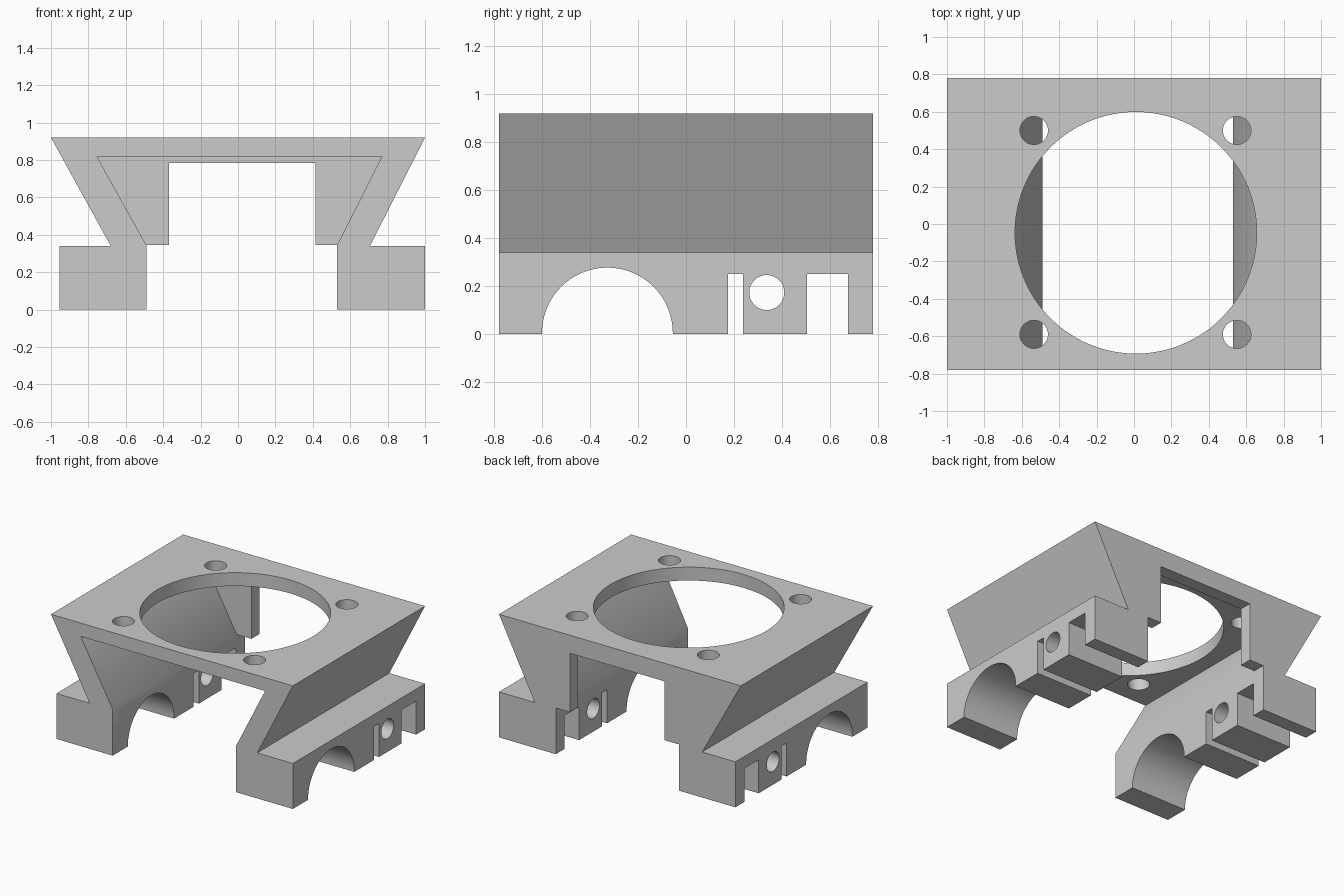
import bpy
import bmesh
import math
from mathutils import Matrix

cube = bpy.data.objects.get("Cube")
if cube:
    bpy.data.objects.remove(cube, do_unlink=True)

# Single grey material
grey = bpy.data.materials.new("plain grey")
grey.use_nodes = True
colour = (0.6, 0.6, 0.6, 1.0)
grey.diffuse_color = colour
grey.node_tree.nodes["Principled BSDF"].inputs["Base Color"].default_value = colour


def finish(name, bm):
    bmesh.ops.recalc_face_normals(bm, faces=bm.faces[:])
    mesh = bpy.data.meshes.new(name)
    bm.to_mesh(mesh)
    bm.free()
    mesh.materials.append(grey)
    obj = bpy.data.objects.new(name, mesh)
    bpy.context.collection.objects.link(obj)
    return obj


def prism(name, profile, y0, y1):
    """Extrude an (x, z) profile along y."""
    bm = bmesh.new()
    face = bm.faces.new([bm.verts.new((x, y0, z)) for x, z in profile])
    ext = bmesh.ops.extrude_face_region(bm, geom=[face])
    verts = [g for g in ext["geom"] if isinstance(g, bmesh.types.BMVert)]
    bmesh.ops.translate(bm, verts=verts, vec=(0, y1 - y0, 0))
    return finish(name, bm)


def box(name, x0, x1, y0, y1, z0, z1):
    return prism(name, [(x0, z0), (x1, z0), (x1, z1), (x0, z1)], y0, y1)


def cylinder(name, centre, radius, depth, axis, segments):
    bm = bmesh.new()
    turn = Matrix.Rotation(math.pi / 2, 4, "Y") if axis == "X" else Matrix()
    bmesh.ops.create_cone(bm, cap_ends=True, segments=segments, radius1=radius,
                          radius2=radius, depth=depth,
                          matrix=Matrix.Translation(centre) @ turn)
    return finish(name, bm)


def combine(target, other, operation):
    """Apply a boolean and drop the helper."""
    mod = target.modifiers.new("boolean", "BOOLEAN")
    mod.operation = operation
    mod.solver = "EXACT"
    mod.object = other
    bpy.context.view_layer.objects.active = target
    bpy.ops.object.modifier_apply(modifier=mod.name)
    bpy.data.objects.remove(other, do_unlink=True)


# Top plate, slanted legs and clamp blocks as one profile
FRONT, BACK = -0.78, 0.78
body = prism("mount_body", [
    (-1, 0.92), (1, 0.92), (0.705, 0.34), (1, 0.34), (1, 0), (0.53, 0),
    (0.53, 0.345), (0.77, 0.82), (-0.755, 0.82), (-0.49, 0.345),
    (-0.49, 0), (-0.955, 0), (-0.955, 0.34), (-0.68, 0.34)], FRONT, BACK)

# Rear wall with its rectangular opening, overlapping into the legs
wall = prism("rear_wall", [
    (-0.55, 0.345), (-0.80, 0.85), (0.80, 0.85), (0.58, 0.345),
    (0.415, 0.345), (0.415, 0.785), (-0.37, 0.785), (-0.37, 0.345)], 0.685, BACK)
combine(body, wall, "UNION")

# Large round opening and four screw holes in the plate
cutters = [cylinder("opening_cutter", (0.01, -0.047, 0.87), 0.646, 0.2, "Z", 96)]
for x in (-0.535, 0.55):
    for y in (-0.59, 0.5):
        cutters.append(cylinder("screw_cutter", (x, y, 0.87), 0.075, 0.2, "Z", 40))

# Bearing channel, clamp hole and belt slots through both blocks
cutters += [
    cylinder("bearing_cutter", (0, -0.328, 0.003), 0.273, 3, "X", 80),
    cylinder("clamp_hole_cutter", (0, 0.337, 0.172), 0.073, 3, "X", 40),
    box("narrow_slot_cutter", -1.5, 1.5, 0.176, 0.237, -0.1, 0.25),
    box("wide_slot_cutter", -1.5, 1.5, 0.505, 0.675, -0.1, 0.25),
]
for cutter in cutters:
    combine(body, cutter, "DIFFERENCE")

# Smooth bores, sharp edges
bpy.ops.object.select_all(action="DESELECT")
body.select_set(True)
bpy.context.view_layer.objects.active = body
bpy.ops.object.shade_smooth_by_angle(angle=math.radians(30))
